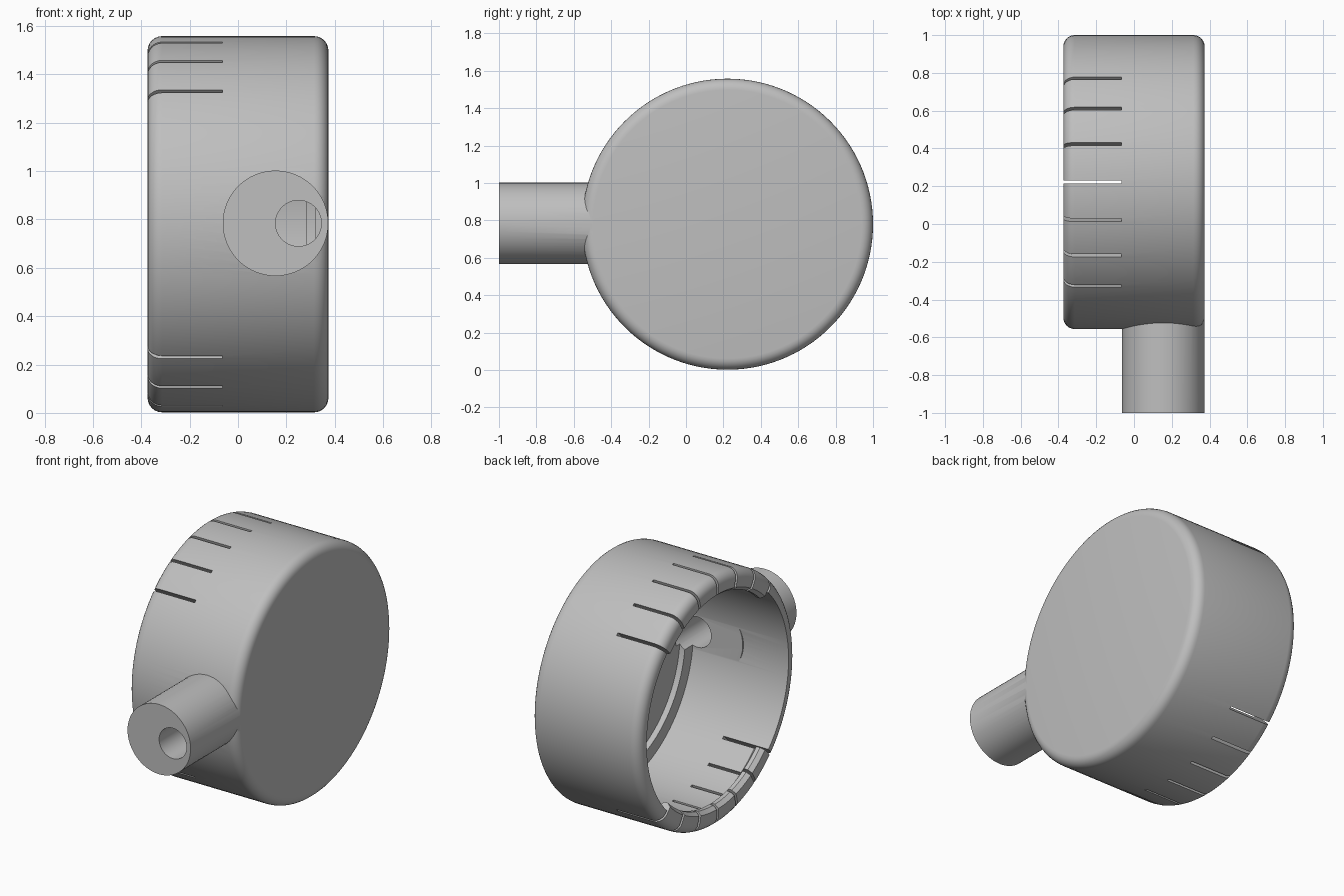
import bpy, bmesh, math
from mathutils import Matrix, Vector

cube = bpy.data.objects.get("Cube")
if cube:
    bpy.data.objects.remove(cube, do_unlink=True)

CY, CZ, R, HALF = 0.222, 0.78, 0.778, 0.374
INNER, LIP, FILLET = 0.70, 0.65, 0.06

grey = bpy.data.materials.new("plain grey")
grey.use_nodes = True
colour = (0.52, 0.52, 0.52, 1)
grey.diffuse_color = colour
grey.node_tree.nodes["Principled BSDF"].inputs["Base Color"].default_value = colour


def finish(name, bm):
    bmesh.ops.remove_doubles(bm, verts=bm.verts, dist=1e-5)
    bmesh.ops.recalc_face_normals(bm, faces=bm.faces)
    mesh = bpy.data.meshes.new(name)
    bm.to_mesh(mesh)
    bm.free()
    mesh.materials.append(grey)
    obj = bpy.data.objects.new(name, mesh)
    bpy.context.collection.objects.link(obj)
    return obj


def lathe(name, profile, start=0, sweep=360, steps=120):
    """Turn a closed (x, radius) profile about the housing axis; 0 degrees is up."""
    bm = bmesh.new()
    turn = Matrix.Rotation(math.radians(start), 3, 'X')
    verts = [bm.verts.new(turn @ Vector((x, 0, r)) + Vector((0, CY, CZ))) for x, r in profile]
    face = bm.faces.new(verts) if sweep < 360 else None
    edges = [bm.edges.get((a, b)) or bm.edges.new((a, b))
             for a, b in zip(verts, verts[1:] + verts[:1])]
    geom = verts + edges + ([face] if face else [])
    bmesh.ops.spin(bm, geom=geom, cent=(0, CY, CZ), axis=(1, 0, 0),
                   angle=math.radians(sweep), steps=steps, use_duplicate=False)
    return finish(name, bm)


def rod(name, x, radius, y0, y1, sides):
    """Cylinder lying along y."""
    bm = bmesh.new()
    place = Matrix.Translation((x, (y0 + y1) / 2, CZ + 0.004)) @ Matrix.Rotation(math.pi / 2, 4, 'X')
    bmesh.ops.create_cone(bm, cap_ends=True, segments=sides, radius1=radius,
                          radius2=radius, depth=y1 - y0, matrix=place)
    return finish(name, bm)


def combine(target, tool, operation):
    mod = target.modifiers.new(operation.lower(), 'BOOLEAN')
    mod.operation, mod.solver, mod.object = operation, 'EXACT', tool
    bpy.context.view_layer.objects.active = target
    bpy.ops.object.modifier_apply(modifier=mod.name)
    bpy.data.objects.remove(tool, do_unlink=True)


def fillet(x, r, first):
    return [(x + FILLET * math.cos(math.radians(first - 15 * i)),
             r + FILLET * math.sin(math.radians(first - 15 * i))) for i in range(7)]


# Round housing: rounded outer rims, open on one side, stepped floor inside
outline = fillet(-HALF + FILLET, R - FILLET, 180) + fillet(HALF - FILLET, R - FILLET, 90)
inside = [(0.32, 0), (0.32, 0.62), (0.283, 0.62), (0.283, INNER), (-HALF, INNER)]
housing = lathe("housing", outline + [(HALF, 0)] + inside)

# Snap lips along the top and bottom of the opening
lip_profile = [(-HALF, INNER + 0.015), (-HALF, LIP + 0.02), (-HALF + 0.025, LIP),
               (-HALF + 0.05, LIP), (-HALF + 0.10, INNER + 0.015)]
for middle in (0, 180):
    combine(housing, lathe("lip", lip_profile, middle - 45, 90, 30), 'UNION')

# Cable spout with an off-centre bore running into the housing
combine(housing, rod("spout", 0.155, 0.218, -1, -0.47, 64), 'UNION')
combine(housing, rod("bore", 0.25, 0.095, -1.1, -0.36, 40), 'DIFFERENCE')

# Radial slots that split the lips into fingers
bm = bmesh.new()
for middle in (0, 180):
    for step in range(-3, 4):
        place = (Matrix.Translation((0, CY, CZ))
                 @ Matrix.Rotation(math.radians(middle + 15 * step), 4, 'X')
                 @ Matrix.Translation((-0.265, 0, 0.72))
                 @ Matrix.Diagonal((0.40, 0.017, 0.24, 1)))
        bmesh.ops.create_cube(bm, size=1, matrix=place)
combine(housing, finish("slots", bm), 'DIFFERENCE')

# Smooth curved faces, crisp edges
bpy.ops.object.select_all(action='DESELECT')
housing.select_set(True)
bpy.context.view_layer.objects.active = housing
bpy.ops.object.shade_smooth_by_angle(angle=math.radians(30))
